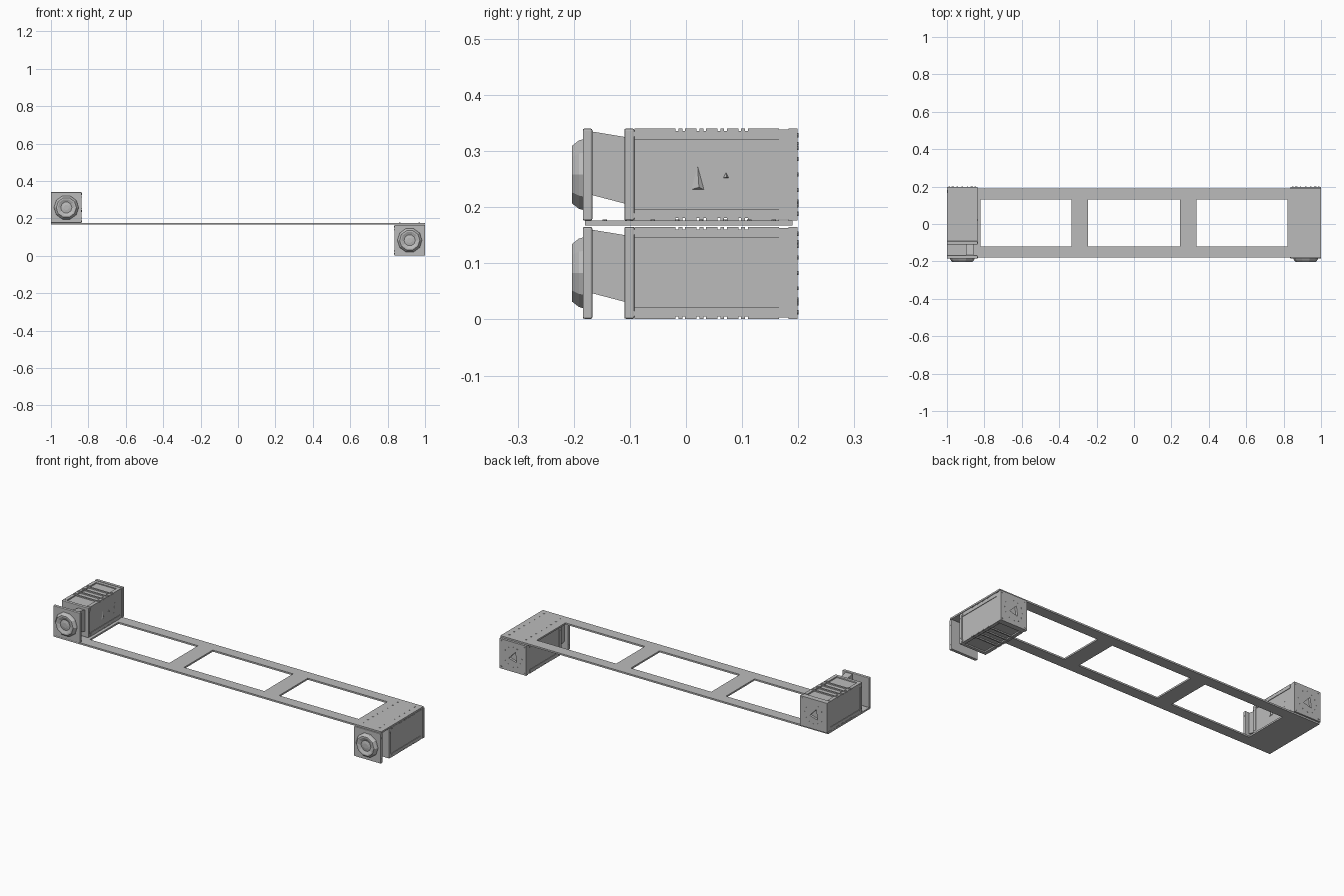
import bpy, bmesh
from math import pi, cos, sin
from mathutils import Matrix, Vector

if "Cube" in bpy.data.objects:
    bpy.data.objects.remove(bpy.data.objects["Cube"])

grey = bpy.data.materials.new("plain grey")
grey.use_nodes = True
grey.diffuse_color = (0.5, 0.5, 0.5, 1)
grey.node_tree.nodes["Principled BSDF"].inputs["Base Color"].default_value = (0.5, 0.5, 0.5, 1)


def finish(name, bm, bevel=0):
    bmesh.ops.recalc_face_normals(bm, faces=bm.faces)
    mesh = bpy.data.meshes.new(name)
    bm.to_mesh(mesh)
    bm.free()
    mesh.materials.append(grey)
    obj = bpy.data.objects.new(name, mesh)
    bpy.context.collection.objects.link(obj)
    if bevel:
        mod = obj.modifiers.new("edge", 'BEVEL')
        mod.width, mod.segments = bevel, 2
    return obj


def add_box(bm, x, y, z):
    """Box from (low, high) ranges."""
    size = [r[1] - r[0] for r in (x, y, z)]
    mid = Vector([(r[0] + r[1]) / 2 for r in (x, y, z)])
    bmesh.ops.create_cube(bm, size=1, matrix=Matrix.Translation(mid) @ Matrix.Diagonal((*size, 1)))


def add_disc(bm, centre, radius, depth, axis, sides=8):
    turn = {'x': Matrix.Rotation(pi / 2, 4, 'Y'), 'y': Matrix.Rotation(pi / 2, 4, 'X'),
            'z': Matrix.Identity(4)}[axis]
    bmesh.ops.create_cone(bm, cap_ends=True, segments=sides, radius1=radius, radius2=radius,
                          depth=depth, matrix=Matrix.Translation(centre) @ turn)


def prism(bm, points, y0, y1):
    """Extrude an (x, z) outline along y."""
    ends = [[bm.verts.new((px, y, pz)) for px, pz in points] for y in (y0, y1)]
    n = len(points)
    for ring in ends:
        bm.faces.new(ring)
    for i in range(n):
        j = (i + 1) % n
        bm.faces.new((ends[0][i], ends[0][j], ends[1][j], ends[1][i]))


def cut(obj, cutter):
    mod = obj.modifiers.new("opening", 'BOOLEAN')
    mod.object, mod.solver = cutter, 'EXACT'
    cutter.hide_render = True
    cutter.hide_set(True)


# Long mounting frame with three windows
bm = bmesh.new()
xs = [-1, -0.82, -0.335, -0.245, 0.245, 0.335, 0.82, 1]
for y in ((-0.18, -0.12), (0.13, 0.19)):
    add_box(bm, (-1, 1), y, (0.167, 0.176))
for i in range(0, 8, 2):
    add_box(bm, (xs[i], xs[i + 1]), (-0.12, 0.13), (0.167, 0.176))
finish("mounting_frame", bm)

# Two rows of fasteners above the hanging unit
bm = bmesh.new()
for x in (0.865, 0.968):
    for i in range(8):
        add_disc(bm, (x, -0.145 + i * 0.043, 0.1765), 0.004, 0.003, 'z')
finish("frame_fasteners", bm)

HALF = 0.082
CORNERS = [(sx, sz) for sx in (-1, 1) for sz in (-1, 1)]
RIBS = [-0.01 + i * 0.0373 for i in range(4)]


def build_unit(label, cx, cz, side):
    def place(obj):
        obj.location = (cx, 0, cz)
        return obj

    # Main housing, recessed between its corner rails
    bm = bmesh.new()
    add_box(bm, (-0.078, 0.078), (-0.1, 0.185), (-0.075, 0.075))
    place(finish(label + "_housing", bm))

    # Corner rails, broken by narrow notches beside each rib
    bm = bmesh.new()
    notches = sorted(r + d for r in RIBS for d in (-0.006, 0.006))
    starts = [-0.092] + [n + 0.0025 for n in notches]
    stops = [n - 0.0025 for n in notches] + [0.166]
    for sx, sz in CORNERS:
        x = sorted((sx * 0.062, sx * 0.081))
        add_box(bm, x, (-0.092, 0.166), sorted((sz * 0.062, sz * 0.0775)))
        for a, b in zip(starts, stops):
            add_box(bm, x, (a, b), sorted((sz * 0.0775, sz * HALF)))
    place(finish(label + "_corner_rails", bm))

    # Cross ribs on the top and bottom
    bm = bmesh.new()
    for y in RIBS:
        for sz in (-1, 1):
            add_box(bm, (-0.062, 0.062), (y - 0.0035, y + 0.0035), sorted((sz * 0.073, sz * 0.0815)))
    place(finish(label + "_cross_ribs", bm))

    # Collar, front flange and back cap
    for part, y0, y1 in (("collar", -0.11, -0.092), ("front_flange", -0.184, -0.167)):
        bm = bmesh.new()
        add_box(bm, (-HALF, HALF), (y0, y1), (-HALF, HALF))
        place(finish(label + "_" + part, bm, 0.003))
    bm = bmesh.new()
    add_box(bm, (-0.08, 0.08), (0.166, 0.183), (-0.08, 0.08))
    add_box(bm, (-HALF, HALF), (0.183, 0.199), (-HALF, HALF))
    cap = place(finish(label + "_back_cap", bm))

    # Triangular opening in the back cap
    bm = bmesh.new()
    prism(bm, [(-0.024, -0.026), (0.024, -0.012), (-0.016, 0.03)], 0.187, 0.21)
    cut(cap, place(finish(label + "_back_cutter", bm)))

    # Ring of back fasteners and corner screws
    bm = bmesh.new()
    for i in range(12):
        a = i * pi / 6
        add_disc(bm, (0.055 * cos(a), 0.199, 0.055 * sin(a)), 0.0035, 0.003, 'y')
    for sx, sz in CORNERS:
        add_disc(bm, (sx * 0.07, 0.199, sz * 0.07), 0.004, 0.003, 'y')
        for y in (-0.177, -0.101):
            add_disc(bm, (sx * HALF, y, sz * 0.056), 0.0035, 0.002, 'x')
        add_box(bm, sorted((sx * 0.078, sx * 0.083)), (-0.094, -0.084), sorted((sz * 0.068, sz * 0.077)))
    place(finish(label + "_screws", bm))

    # Faceted face ring with a shallow dish and a hub
    bm = bmesh.new()
    rings = []
    for r, y in ((0.066, -0.184), (0.064, -0.191), (0.054, -0.203), (0.046, -0.203), (0.03, -0.196),
                 (0.014, -0.199)):
        rings.append([bm.verts.new((r * cos(k * pi / 5), y, r * sin(k * pi / 5))) for k in range(10)])
    for a, b in zip(rings, rings[1:]):
        for k in range(10):
            m = (k + 1) % 10
            bm.faces.new((a[k], a[m], b[m], b[k]))
    bm.faces.new(rings[0])
    bm.faces.new(rings[-1])
    place(finish(label + "_face_ring", bm))

    # Slanted link between flange and collar
    bm = bmesh.new()
    prism(bm, [(side * 0.02, 0), (side * 0.06, 0), (side * 0.06, 1), (side * 0.02, 1)], -0.169, -0.108)
    for v in bm.verts:
        low, high = (-0.036, 0.077) if v.co.y < -0.14 else (-0.052, 0.067)
        v.co.z = high if v.co.z > 0.5 else low
    place(finish(label + "_link", bm))


build_unit("raised_unit", -0.918, 0.258, 1)
build_unit("hanging_unit", 0.918, 0.083, -1)

# Pointed fittings on the inner side of the raised unit
bm = bmesh.new()
for y, z, w, h in ((0.02, 0.23, 0.015, 0.055), (0.071, 0.252, 0.006, 0.013)):
    base = [bm.verts.new((-0.842, y - w, z)), bm.verts.new((-0.842, y + w, z)),
            bm.verts.new((-0.842, y, z + h))]
    tip = bm.verts.new((-0.834, y + w * 0.2, z + h * 0.1))
    bm.faces.new(base)
    for i in range(3):
        bm.faces.new((base[i], base[(i + 1) % 3], tip))
for i in range(7):
    add_disc(bm, (-0.84, 0.117 + i * 0.0012, 0.228 + i * 0.0085), 0.0012, 0.002, 'x', 6)
finish("side_fittings", bm)
